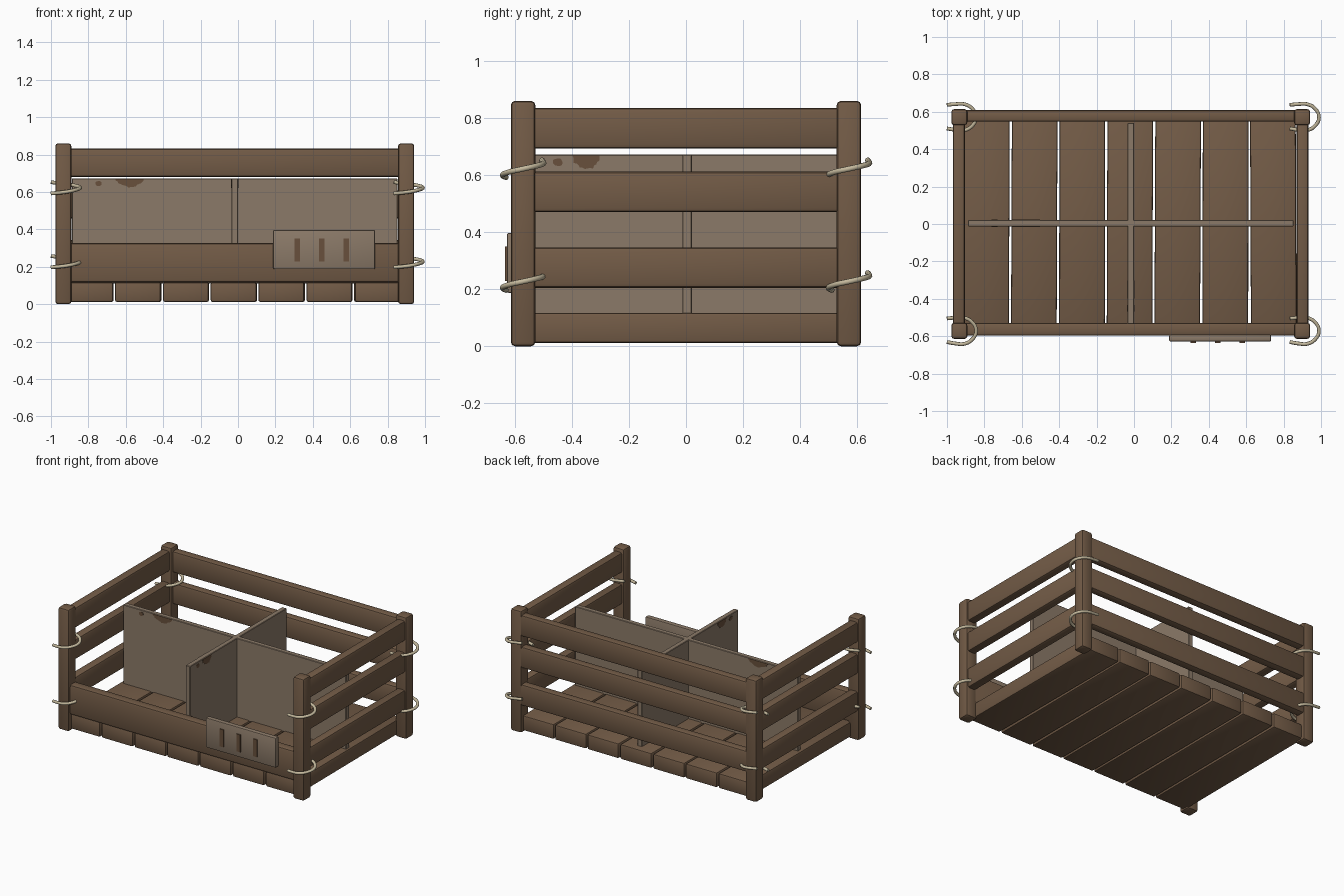
import bpy, bmesh, math, random
from mathutils import Matrix

if "Cube" in bpy.data.objects:
    bpy.data.objects.remove(bpy.data.objects["Cube"])
random.seed(4)


def material(name, rgb):
    m = bpy.data.materials.new(name)
    m.diffuse_color = (*rgb, 1)
    m.use_nodes = True
    m.node_tree.nodes["Principled BSDF"].inputs["Base Color"].default_value = m.diffuse_color
    return m


WOOD = material("brown wood", (0.17, 0.105, 0.062))
BOARD = material("grey brown board", (0.26, 0.195, 0.14))
STAIN = material("dark stain", (0.14, 0.08, 0.045))
ROPE = material("beige rope", (0.56, 0.49, 0.34))


def finish(name, bm, mat):
    me = bpy.data.meshes.new(name)
    bm.to_mesh(me)
    bm.free()
    me.materials.append(mat)
    ob = bpy.data.objects.new(name, me)
    bpy.context.collection.objects.link(ob)
    return ob


def box(name, x, y, z, mat, bevel=0.012, segments=2, turn=0):
    """Box from (min, max) ranges with rounded edges."""
    bm = bmesh.new()
    bmesh.ops.create_cube(bm, size=1)
    bmesh.ops.scale(bm, vec=(x[1] - x[0], y[1] - y[0], z[1] - z[0]), verts=bm.verts)
    if bevel:
        bmesh.ops.bevel(bm, geom=bm.edges[:], offset=bevel, segments=segments,
                        profile=0.5, affect='EDGES')
    ob = finish(name, bm, mat)
    ob.location = (sum(x) / 2, sum(y) / 2, sum(z) / 2)
    ob.rotation_euler.z = turn
    if bevel:
        bpy.ops.object.select_all(action='DESELECT')
        bpy.context.view_layer.objects.active = ob
        ob.select_set(True)
        bpy.ops.object.shade_smooth_by_angle(angle=math.radians(35))
    return ob


def stain(name, loc, width, height, thick, along_y=False, half=False):
    """Irregular flat blotch that shows on both faces of a board."""
    bm = bmesh.new()
    n = 18
    pts = []
    for i in range(n):
        a = (math.pi if half else 0) + i * (math.pi / (n - 1) if half else math.tau / n)
        r = random.uniform(0.88, 1.08)
        pts.append((math.cos(a) * width / 2 * r, 0, math.sin(a) * height * r))
    face = bm.faces.new([bm.verts.new((p[0], -thick / 2, p[2])) for p in pts])
    ext = bmesh.ops.extrude_face_region(bm, geom=[face])
    new = [g for g in ext["geom"] if isinstance(g, bmesh.types.BMVert)]
    bmesh.ops.translate(bm, vec=(0, thick, 0), verts=new)
    bmesh.ops.recalc_face_normals(bm, faces=bm.faces)
    if along_y:
        bmesh.ops.rotate(bm, matrix=Matrix.Rotation(math.pi / 2, 3, 'Z'), verts=bm.verts)
    finish(name, bm, STAIN).location = loc


def rope(name, px, py, z):
    """Open loop around a post, rising towards the back."""
    path = [(-0.066, -0.060, -0.028), (-0.02, -0.068, -0.024), (0.025, -0.070, -0.018),
            (0.07, -0.045, -0.008), (0.09, 0.0, 0.002), (0.07, 0.045, 0.012),
            (0.025, 0.070, 0.02), (-0.02, 0.070, 0.026), (-0.066, 0.066, 0.032)]
    cu = bpy.data.curves.new(name, 'CURVE')
    cu.dimensions = '3D'
    cu.bevel_depth = 0.010
    cu.bevel_resolution = 2
    cu.resolution_u = 5
    cu.use_fill_caps = True
    sp = cu.splines.new('BEZIER')
    sp.bezier_points.add(len(path) - 1)
    for bp, co in zip(sp.bezier_points, path):
        bp.co = co
        bp.handle_left_type = bp.handle_right_type = 'AUTO'
    cu.materials.append(ROPE)
    ob = bpy.data.objects.new(name, cu)
    bpy.context.collection.objects.link(ob)
    ob.location = (px, py, z)


# corner posts with two rope loops each
for px, side in ((-0.934, "left"), (0.899, "right")):
    for py, end in ((-0.571, "front"), (0.571, "back")):
        box(f"{end}_{side}_post", (px - 0.043, px + 0.043), (py - 0.043, py + 0.043),
            (0, 0.86), WOOD, 0.015)
        for i, z in enumerate((0.225, 0.62)):
            rope(f"{end}_{side}_rope_{i}", px, py, z)

# slats on the two short sides and the back
for i, z in enumerate((0.205, 0.47, 0.693)):
    zr = (z, z + 0.142)
    box(f"left_slat_{i}", (-0.968, -0.904), (-0.56, 0.56), zr, WOOD, 0.014)
    box(f"right_slat_{i}", (0.869, 0.932), (-0.56, 0.56), zr, WOOD, 0.014)
    zb = (z - 0.012, z + 0.138)
    box(f"back_slat_{i}", (-0.92, 0.885), (0.547, 0.609), zb, WOOD, 0.014)

# single low front rail
box("front_rail", (-0.92, 0.885), (-0.597, -0.528), (0.117, 0.326), WOOD, 0.014)

# floor planks, each turned very slightly
for i in range(7):
    x = -0.022 + (i - 3) * 0.2556
    box(f"floor_plank_{i}", (x - 0.122, x + 0.122), (-0.585, 0.59), (0.012, 0.117), WOOD,
        0.01, turn=random.uniform(-0.005, 0.005))

# crossed divider boards
box("long_divider", (-0.888, 0.852), (-0.013, 0.021), (0.11, 0.672), BOARD, 0.003, 1)
box("cross_divider", (-0.034, 0.001), (-0.535, 0.54), (0.11, 0.672), BOARD, 0.003, 1)

# stains near the top of the dividers
stain("long_divider_stain", (-0.58, 0.004, 0.669), 0.145, 0.042, 0.04, half=True)
stain("long_divider_spot", (-0.745, 0.004, 0.645), 0.035, 0.014, 0.04)
stain("cross_divider_stain", (-0.0165, -0.35, 0.669), 0.10, 0.048, 0.041, True, True)
stain("cross_divider_spot", (-0.0165, -0.45, 0.645), 0.035, 0.014, 0.041, True)

# front plaque with three dark bars
box("plaque", (0.188, 0.733), (-0.628, -0.592), (0.187, 0.397), BOARD, 0.007)
for i in range(3):
    x = 0.316 + i * 0.131
    box(f"plaque_bar_{i}", (x - 0.015, x + 0.015), (-0.635, -0.62), (0.228, 0.35), STAIN, 0)
